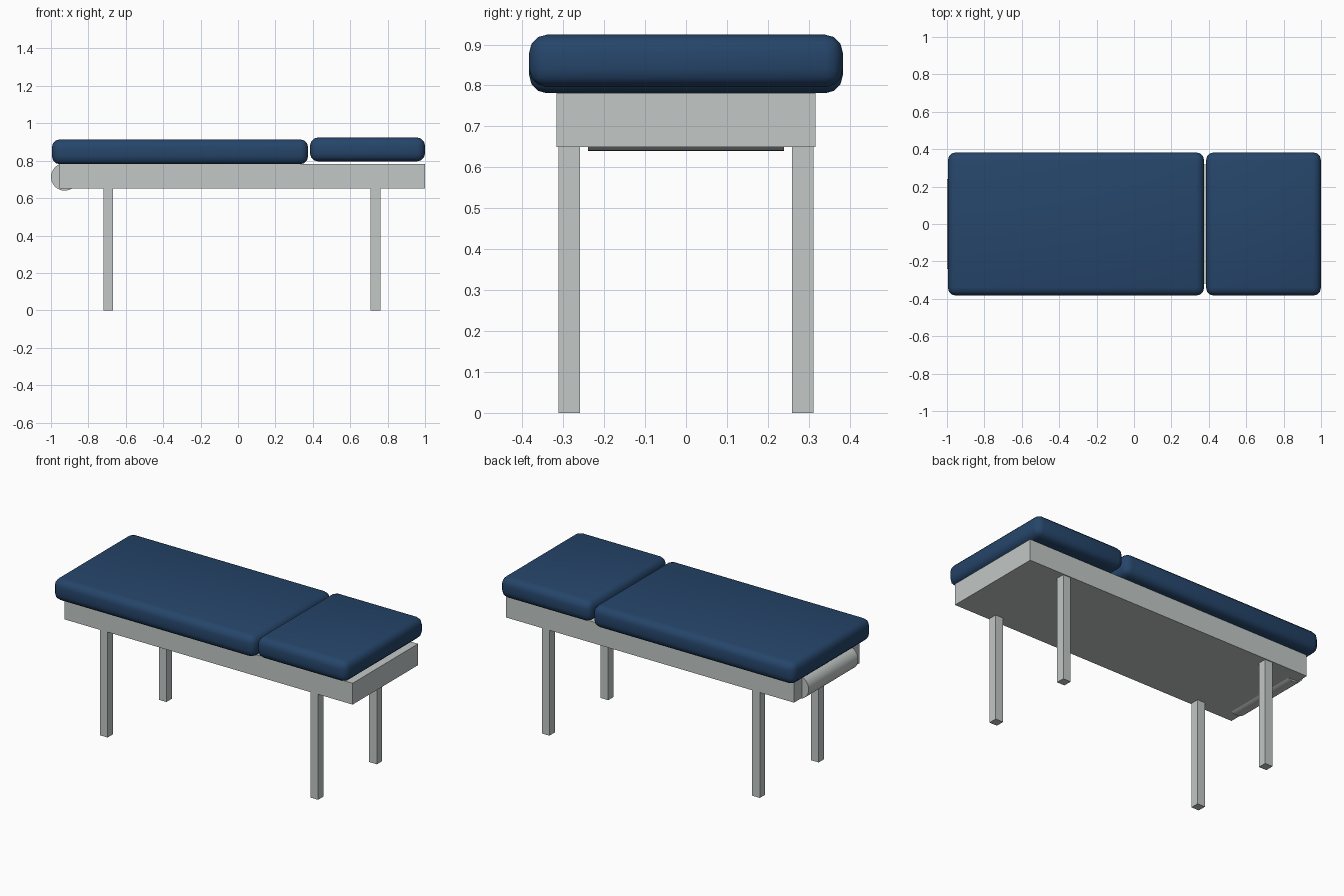
import bpy
import math

if "Cube" in bpy.data.objects:
    bpy.data.objects.remove(bpy.data.objects["Cube"])


def material(name, rgb):
    m = bpy.data.materials.new(name)
    m.diffuse_color = (*rgb, 1)
    m.use_nodes = True
    m.node_tree.nodes["Principled BSDF"].inputs["Base Color"].default_value = m.diffuse_color
    return m


navy = material("navy upholstery", (0.019, 0.060, 0.145))
grey = material("light grey metal", (0.54, 0.58, 0.57))


def box(name, lo, hi, mat):
    """Axis-aligned box between two corners."""
    center = [(a + b) / 2 for a, b in zip(lo, hi)]
    bpy.ops.mesh.primitive_cube_add(size=1, location=center)
    ob = bpy.context.object
    ob.name = name
    ob.scale = [b - a for a, b in zip(lo, hi)]
    bpy.ops.object.transform_apply(location=False, rotation=False, scale=True)
    ob.data.materials.append(mat)
    return ob


def cushion(name, lo, hi):
    """Padded block with soft rounded edges."""
    ob = box(name, lo, hi, navy)
    bevel = ob.modifiers.new("soft edges", "BEVEL")
    bevel.width = 0.043
    bevel.segments = 3
    bpy.ops.object.shade_smooth()


# Padding: long body section and shorter, slightly raised head section
cushion("body_cushion", (-0.995, -0.383, 0.781), (0.375, 0.383, 0.914))
cushion("head_cushion", (0.385, -0.383, 0.796), (1.0, 0.383, 0.924))

# Solid base frame
box("base_frame", (-0.955, -0.317, 0.65), (1.0, 0.317, 0.781), grey)

# Four square legs
for end, x in (("foot", -0.693), ("head", 0.735)):
    for side, y in (("front", -0.285), ("back", 0.285)):
        box(f"{end}_{side}_leg", (x - 0.026, y - 0.026, 0),
            (x + 0.026, y + 0.026, 0.655), grey)

# Paper roll set into the foot end of the frame
bpy.ops.mesh.primitive_cylinder_add(
    vertices=32, radius=0.073, depth=0.48,
    location=(-0.927, 0, 0.713), rotation=(math.pi / 2, 0, 0))
roll = bpy.context.object
roll.name = "paper_roll"
roll.data.materials.append(grey)
bpy.ops.object.shade_smooth_by_angle(angle=math.radians(35))
